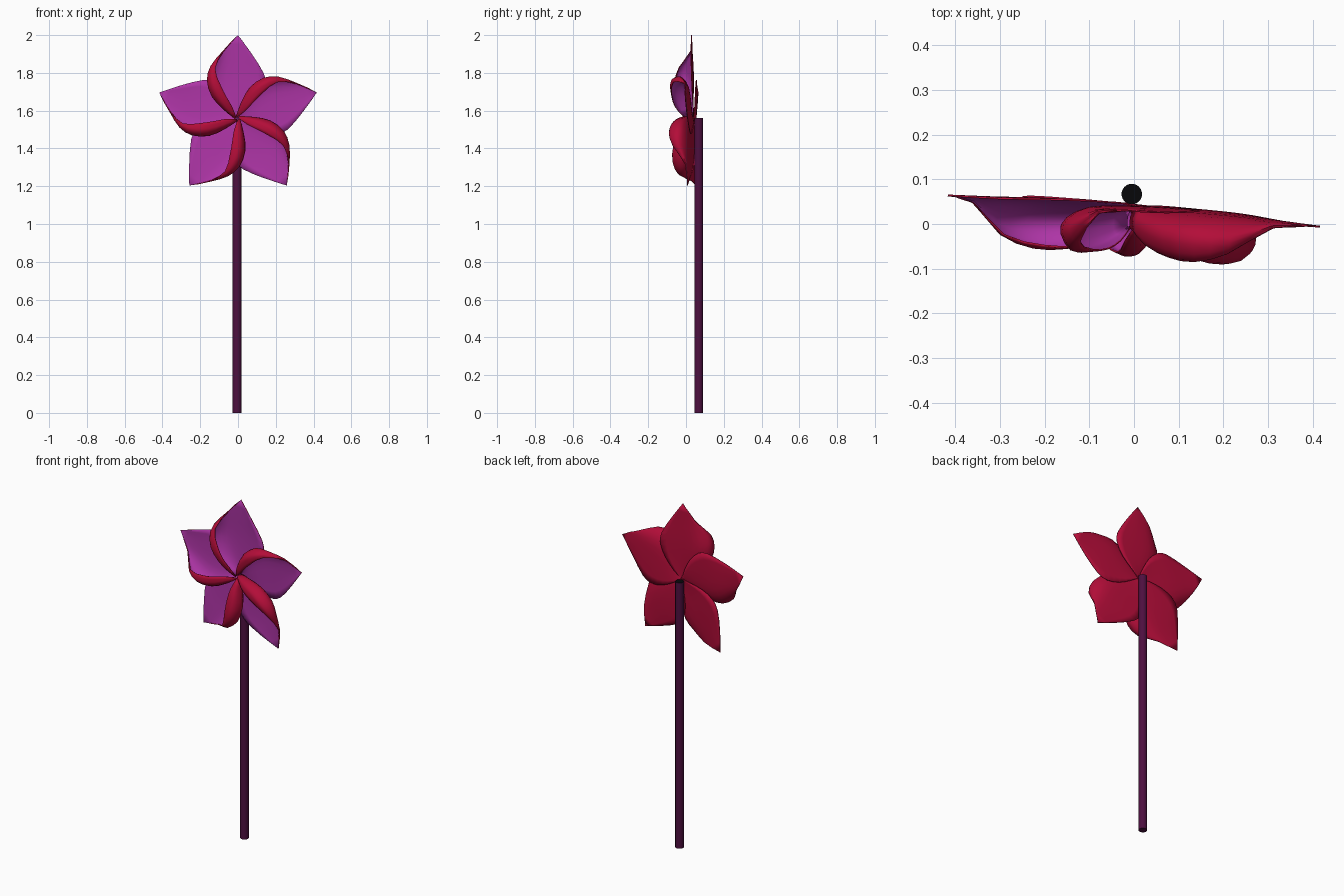
import bpy, bmesh, math
from mathutils import Vector, Matrix

if "Cube" in bpy.data.objects:
    bpy.data.objects.remove(bpy.data.objects["Cube"])


def material(name, rgb):
    m = bpy.data.materials.new(name)
    m.diffuse_color = (*rgb, 1)
    m.use_nodes = True
    m.node_tree.nodes["Principled BSDF"].inputs["Base Color"].default_value = m.diffuse_color
    return m


purple = material("petal_inside", (0.42, 0.035, 0.38))
red = material("petal_outside", (0.45, 0.004, 0.04))
plum = material("stem_plum", (0.075, 0.005, 0.05))
dark = material("stem_cap_dark", (0.002, 0.002, 0.003))


def spline(pts, steps):
    """Catmull-Rom curve through the points."""
    p = [2 * pts[0] - pts[1], *pts, 2 * pts[-1] - pts[-2]]
    out = []
    for i in range(1, len(p) - 2):
        a, b, c, d = p[i - 1:i + 3]
        for s in range(steps):
            t = s / steps
            out.append(0.5 * (2 * b + (c - a) * t + (2 * a - 5 * b + 4 * c - d) * t * t
                              + (3 * b - a - 3 * c + d) * t ** 3))
    return out + [pts[-1].copy()]


# Petal ribs from hub to tip: (along petal, toward curled side, back)
TIP = (0.44, 0, -0.003)
RIBS = [
    [(0, 0, .006), (.04, -.05, .012), (.10, -.108, .012), (.17, -.143, .011), (.235, -.137, .008), (.34, -.073, 0)],
    [(0, 0, .005), (.05, -.012, .007), (.11, -.02, .008), (.18, -.02, .008), (.255, -.02, .006), (.345, -.01, .001)],
    [(.005, .008, .0), (.05, .035, -.003), (.11, .075, -.004), (.19, .10, -.004), (.265, .09, -.004), (.348, .05, -.003)],
    [(0, .012, -.015), (.05, .074, -.03), (.115, .132, -.042), (.20, .157, -.046), (.275, .136, -.042), (.35, .078, -.008)],
    [(0, .012, -.035), (.055, .062, -.072), (.125, .112, -.092), (.195, .133, -.097), (.27, .130, -.072), (.352, .077, -.010)],
    [(0, .005, -.035), (.06, .025, -.068), (.11, .052, -.088), (.175, .085, -.093), (.262, .115, -.077), (.353, .075, -.012)],
]
HUB = Matrix.Translation((0, 0.03, 1.56)) @ Matrix.Rotation(math.radians(-4.8), 4, 'Z')


def petal(index):
    ribs = [spline([Vector((-b, d, a)) for a, b, d in rib + [TIP]], 2) for rib in RIBS]
    rows = [spline(list(row), 3) for row in zip(*ribs)]
    bm = bmesh.new()
    grid = [[bm.verts.new(p) for p in row] for row in rows]
    for r0, r1 in zip(grid, grid[1:]):
        for i in range(len(r0) - 1):
            bm.faces.new((r0[i], r1[i], r1[i + 1], r0[i + 1])).smooth = True
    bmesh.ops.remove_doubles(bm, verts=bm.verts, dist=0.0005)
    bm.normal_update()
    # purple side faces into the cup
    back = min(bm.faces, key=lambda f: (f.calc_center_median() - Vector((0, .01, .18))).length)
    if back.normal.y > 0:
        bmesh.ops.reverse_faces(bm, faces=bm.faces)
    me = bpy.data.meshes.new("petal")
    bm.to_mesh(me)
    bm.free()
    me.materials.append(purple)
    me.materials.append(red)
    ob = bpy.data.objects.new(f"petal_{index + 1}", me)
    bpy.context.collection.objects.link(ob)
    ob.matrix_world = HUB @ Matrix.Rotation(math.radians(72 * index), 4, 'Y')
    # thin two-coloured sheet
    sol = ob.modifiers.new("sheet", 'SOLIDIFY')
    sol.thickness = 0.004
    sol.offset = -1
    sol.material_offset = 1
    sol.material_offset_rim = 1
    bpy.ops.object.select_all(action='DESELECT')
    bpy.context.view_layer.objects.active = ob
    ob.select_set(True)
    bpy.ops.object.shade_smooth_by_angle(angle=math.radians(40))


for k in range(5):
    petal(k)

# Stem with dark top end
bpy.ops.mesh.primitive_cylinder_add(vertices=24, radius=0.023, depth=1.56, location=(-0.005, 0.067, 0.78))
stem = bpy.context.object
stem.name = "stem"
stem.data.materials.append(plum)
stem.data.materials.append(dark)
for f in stem.data.polygons:
    f.material_index = 1 if f.normal.z > 0.9 else 0
bpy.ops.object.shade_smooth_by_angle(angle=math.radians(40))
